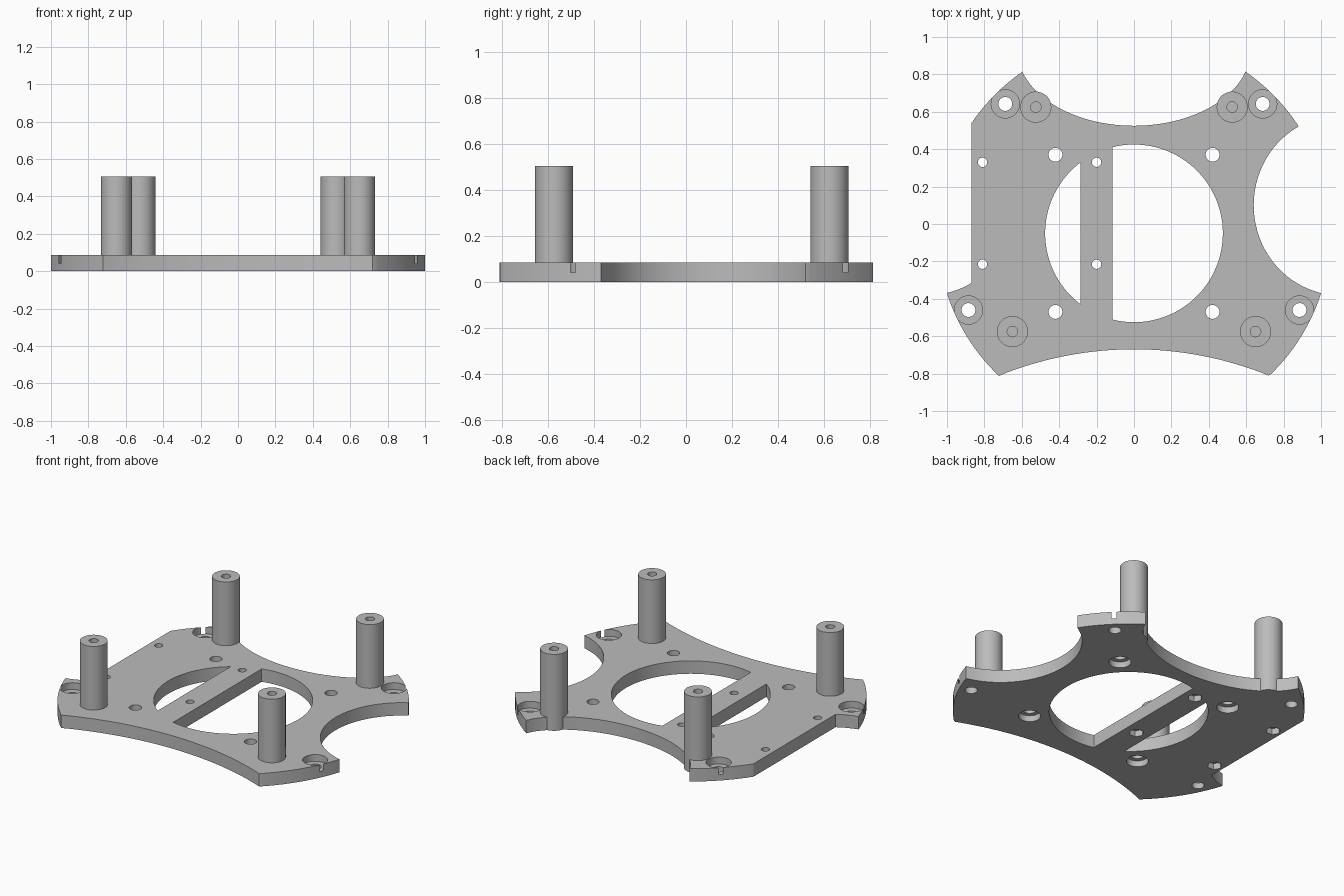
import bpy
import bmesh
from math import atan2, cos, sin, pi, radians
from mathutils import Vector

default = bpy.data.objects.get("Cube")
if default:
    bpy.data.objects.remove(default, do_unlink=True)

THICK = 0.085
POST_TOP = 0.505
HUB = (0, -0.05)

grey = bpy.data.materials.new("light grey plastic")
grey.use_nodes = True
grey.diffuse_color = (0.5, 0.5, 0.5, 1)
grey.node_tree.nodes["Principled BSDF"].inputs["Base Color"].default_value = (0.5, 0.5, 0.5, 1)


def arc(center, radii, start, end, steps=32):
    """Points along an ellipse from start towards end, the short way round; end is left out."""
    def angle(p):
        return atan2((p[1] - center[1]) / radii[1], (p[0] - center[0]) / radii[0])
    a = angle(start)
    sweep = (angle(end) - a + pi) % (2 * pi) - pi
    return [(center[0] + radii[0] * cos(a + sweep * i / steps),
             center[1] + radii[1] * sin(a + sweep * i / steps)) for i in range(steps)]


def circle(center, radius, sides=48):
    return [(center[0] + radius * cos(2 * pi * i / sides),
             center[1] + radius * sin(2 * pi * i / sides)) for i in range(sides)]


def prisms(name, outlines, low, high):
    """One object holding an upright prism for each outline."""
    bm = bmesh.new()
    for outline in outlines:
        face = bm.faces.new([bm.verts.new((x, y, low)) for x, y in outline])
        top = bmesh.ops.extrude_face_region(bm, geom=[face])["geom"]
        moved = [v for v in top if isinstance(v, bmesh.types.BMVert)]
        bmesh.ops.translate(bm, verts=moved, vec=(0, 0, high - low))
    bmesh.ops.recalc_face_normals(bm, faces=bm.faces[:])
    return finish(name, bm)


def finish(name, bm):
    mesh = bpy.data.meshes.new(name)
    bm.to_mesh(mesh)
    bm.free()
    mesh.materials.append(grey)
    obj = bpy.data.objects.new(name, mesh)
    bpy.context.collection.objects.link(obj)
    return obj


def activate(obj):
    bpy.ops.object.select_all(action="DESELECT")
    obj.select_set(True)
    bpy.context.view_layer.objects.active = obj


def cut(target, cutter):
    mod = target.modifiers.new("cut", "BOOLEAN")
    mod.operation = "DIFFERENCE"
    mod.solver = "EXACT"
    mod.object = cutter
    activate(target)
    bpy.ops.object.modifier_apply(modifier=mod.name)
    bpy.data.objects.remove(cutter, do_unlink=True)


def smooth(obj):
    activate(obj)
    bpy.ops.object.shade_smooth_by_angle(angle=radians(25))


# Plate outline: scalloped sides joined by arcs of one large rim circle
rim = (HUB, (1.05, 1.05))
back = ((0, 0.935), (0.625, 0.41))
front = ((0, -2.59), (1.92, 1.92))
right_scallop = ((1.1, 0.1), (0.46, 0.48))
left_scallop = ((-1.1, 0.1), (0.46, 0.48))
stations = [
    ((-0.595, 0.815), back), ((0.595, 0.815), rim),
    ((0.88, 0.52), right_scallop), ((1.0, -0.37), rim),
    ((0.72, -0.81), front), ((-0.72, -0.81), rim),
    ((-1.0, -0.37), left_scallop), ((-0.87, -0.316), None),
    ((-0.87, 0.538), rim),
]
outline = []
for i, (start, curve) in enumerate(stations):
    end = stations[(i + 1) % len(stations)][0]
    outline += arc(*curve, start, end) if curve else [start]
plate = prisms("base_plate", [outline], 0, THICK)

# Central round opening, split by a straight bar
R = 0.475
bar_left, bar_right = -0.285, -0.115


def chord(x):
    h = (R * R - x * x) ** 0.5
    return (x, HUB[1] + h), (x, HUB[1] - h)


upper, lower = chord(bar_left)
small_window = arc(HUB, (R, R), upper, lower, 40) + [lower]
upper, lower = chord(bar_right)
tip = (R, HUB[1])
large_window = arc(HUB, (R, R), upper, tip) + arc(HUB, (R, R), tip, lower) + [lower]

# Hole positions
mount_holes = [(s * 0.42, y) for s in (-1, 1) for y in (0.37, -0.47)]
nut_holes = [(x, y) for x in (-0.81, -0.2) for y in (0.33, -0.215)]
corner_holes = [(s * x, y) for s in (-1, 1) for x, y in ((0.688, 0.642), (0.885, -0.46))]

through = [small_window, large_window]
through += [circle(p, 0.037) for p in mount_holes + corner_holes]
through += [circle(p, 0.025, 32) for p in nut_holes]
cut(plate, prisms("through_cutter", through, -0.1, 0.2))

# Recesses: round from above at the corners, round and hexagonal from below
cut(plate, prisms("top_recess_cutter", [circle(p, 0.0755, 64) for p in corner_holes], 0.04, 0.2))
under = [circle(p, 0.066) for p in mount_holes] + [circle(p, 0.045, 6) for p in nut_holes]
cut(plate, prisms("under_recess_cutter", under, -0.1, 0.04))
smooth(plate)


# Posts: turned profile with a blind screw hole in the top
def post(name, x, y):
    profile = [(0, 0.001), (0.083, 0.001), (0.083, POST_TOP),
               (0.028, POST_TOP), (0.028, 0.25), (0, 0.25)]
    bm = bmesh.new()
    verts = [bm.verts.new((r, 0, z)) for r, z in profile]
    edges = [bm.edges.new(pair) for pair in zip(verts, verts[1:])]
    bmesh.ops.spin(bm, geom=verts + edges, cent=(0, 0, 0), axis=(0, 0, 1),
                   angle=2 * pi, steps=48, use_merge=False)
    bmesh.ops.remove_doubles(bm, verts=bm.verts[:], dist=0.0001)
    bmesh.ops.recalc_face_normals(bm, faces=bm.faces[:])
    obj = finish(name, bm)
    obj.location = Vector((x, y, 0))
    smooth(obj)


for side, s in (("left", 1), ("right", -1)):
    post("back_post_" + side, s * 0.525, 0.625)
    post("front_post_" + side, s * 0.65, -0.575)
